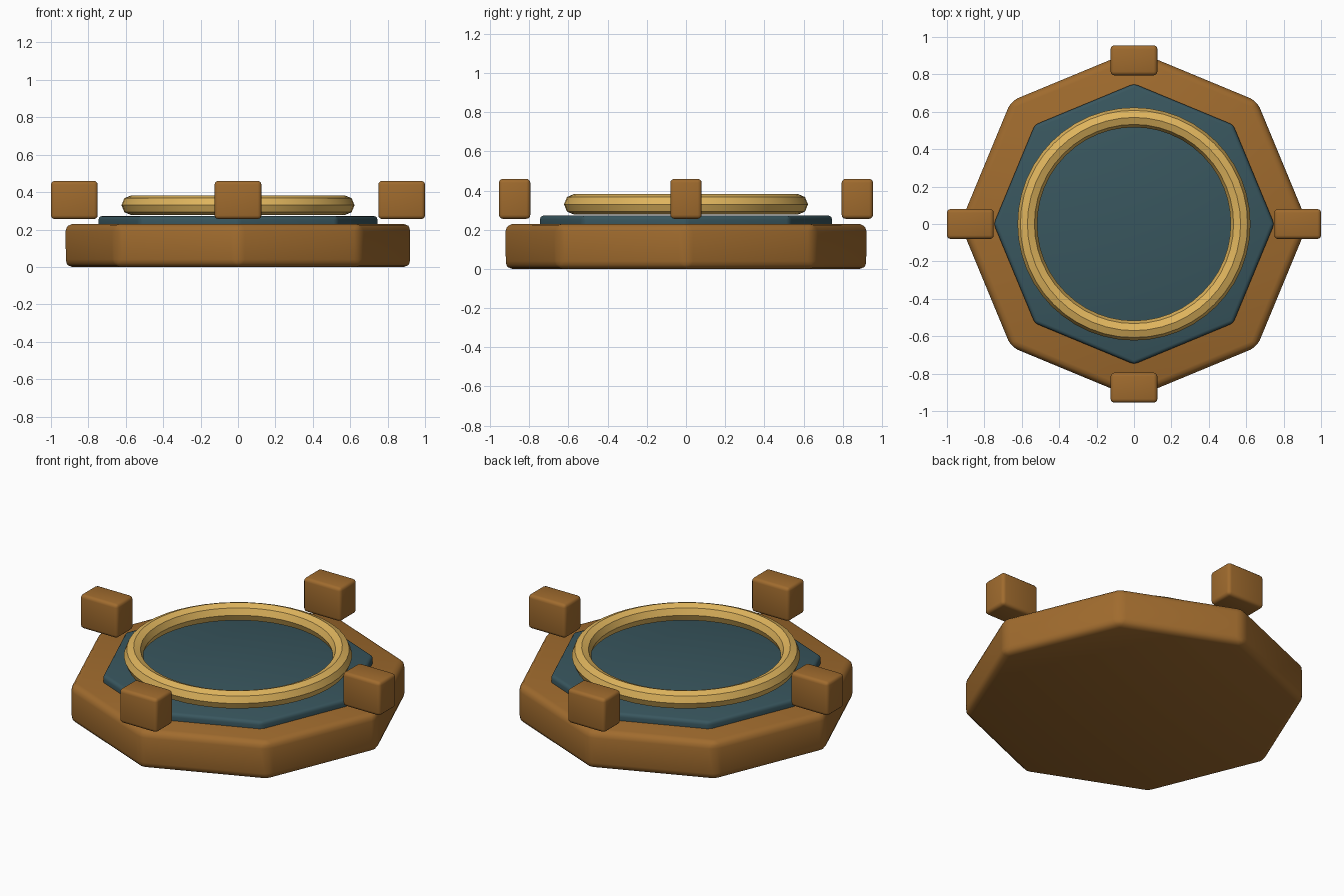
import bpy, bmesh, math
from mathutils import Matrix

if "Cube" in bpy.data.objects:
    bpy.data.objects.remove(bpy.data.objects["Cube"])


def material(name, rgb):
    m = bpy.data.materials.new(name)
    m.diffuse_color = (*rgb, 1)
    m.use_nodes = True
    m.node_tree.nodes["Principled BSDF"].inputs["Base Color"].default_value = m.diffuse_color
    return m


wood = material("warm_wood", (0.35, 0.147, 0.027))
teal = material("dark_teal", (0.040, 0.093, 0.112))
gold = material("pale_gold", (0.74, 0.46, 0.11))


def finish(obj, mat):
    obj.data.materials.append(mat)
    bpy.ops.object.select_all(action='DESELECT')
    obj.select_set(True)
    bpy.context.view_layer.objects.active = obj
    bpy.ops.object.shade_smooth_by_angle(angle=math.radians(40))


def rounded(name, bm, bevel, segments, mat):
    """Round every edge and turn the bmesh into an object."""
    bmesh.ops.bevel(bm, geom=bm.edges[:], offset=bevel, segments=segments,
                    profile=0.5, affect='EDGES', clamp_overlap=True)
    mesh = bpy.data.meshes.new(name)
    bm.to_mesh(mesh)
    bm.free()
    obj = bpy.data.objects.new(name, mesh)
    bpy.context.collection.objects.link(obj)
    finish(obj, mat)
    return obj


def octagon(name, radius, z0, z1, bevel, mat):
    """Octagonal slab with corners on the x and y axes."""
    bm = bmesh.new()
    bmesh.ops.create_cone(bm, cap_ends=True, segments=8, radius1=radius,
                          radius2=radius, depth=z1 - z0,
                          matrix=Matrix.Translation((0, 0, (z0 + z1) / 2)))
    return rounded(name, bm, bevel, 3, mat)


def block(name, x, y):
    bm = bmesh.new()
    bmesh.ops.create_cube(bm, size=1, matrix=Matrix.Diagonal((0.25, 0.16, 0.204, 1)))
    obj = rounded(name, bm, 0.02, 3, wood)
    obj.location = (x, y, 0.358)


# Stacked slabs
octagon("base_slab", 0.93, 0.0, 0.23, 0.04, wood)
octagon("inset_plate", 0.75, 0.19, 0.272, 0.02, teal)

# Raised ring
bpy.ops.mesh.primitive_torus_add(location=(0, 0, 0.33), major_radius=0.57,
                                 minor_radius=0.053, major_segments=48,
                                 minor_segments=8)
ring = bpy.context.object
ring.name = "ring"
finish(ring, gold)

# Four blocks above the rim, all facing the same way
for side, x, y in (("right", 0.875, 0), ("left", -0.875, 0),
                   ("back", 0, 0.875), ("front", 0, -0.875)):
    block(side + "_block", x, y)
